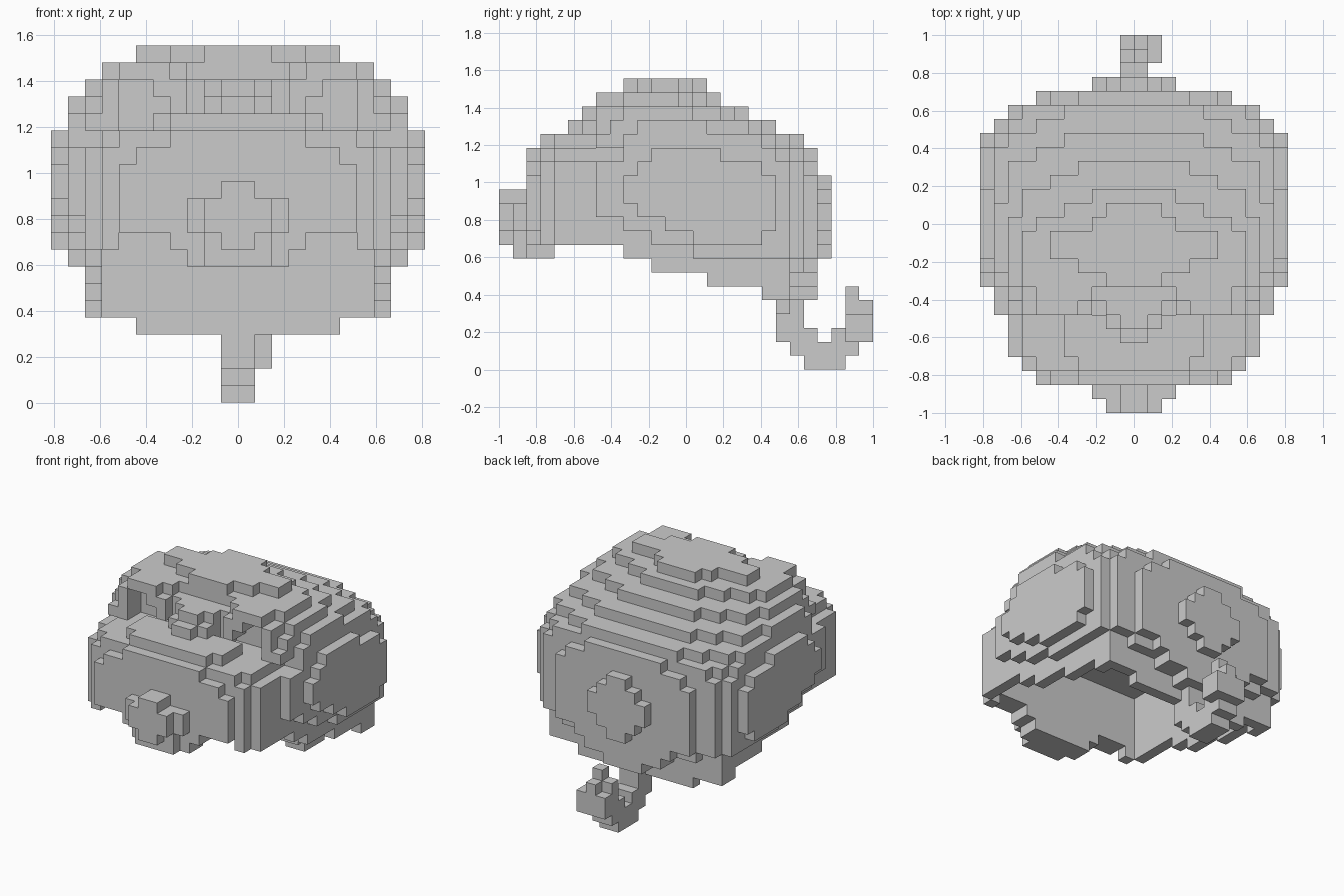
import bpy
import bmesh
from mathutils import Vector

if "Cube" in bpy.data.objects:
    bpy.data.objects.remove(bpy.data.objects["Cube"], do_unlink=True)

U = 2 / 27  # block size
GREY = (0.6, 0.6, 0.6, 1)
mat = bpy.data.materials.new("plain grey")
mat.use_nodes = True
mat.diffuse_color = GREY
mat.node_tree.nodes["Principled BSDF"].inputs["Base Color"].default_value = GREY


def block(x0, x1, j0, j1, k0, k1):
    """Set of blocks in a box: x from the middle, j from the front, k from the floor."""
    return {(x, j, k) for x in range(x0, x1) for j in range(j0, j1) for k in range(k0, k1)}


def mid(hw, j0, j1, k0, k1):
    return block(-hw, hw, j0, j1, k0, k1)


def pair(x0, x1, *rest):
    return block(x0, x1, *rest) | block(-x1, -x0, *rest)


def terrace(k, *steps):
    """One layer made of centred strips (half width, front, back)."""
    return set().union(*(mid(hw, j0, j1, k, k + 1) for hw, j0, j1 in steps))


def build(name, cells):
    """Skin the outside of a set of blocks."""
    bm = bmesh.new()
    for c in cells:
        for a in range(3):
            for s in (0, 1):
                n = list(c)
                n[a] += 2 * s - 1
                if tuple(n) in cells:
                    continue
                quad = []
                for p, q in ((0, 0), (1, 0), (1, 1), (0, 1)):
                    v = Vector(c)
                    v[a] += s
                    v[(a + 1) % 3] += p
                    v[(a + 2) % 3] += q
                    quad.append(bm.verts.new((v.x * U, v.y * U - 1, v.z * U)))
                bm.faces.new(quad if s else quad[::-1])
    bmesh.ops.remove_doubles(bm, verts=bm.verts, dist=U / 20)
    mesh = bpy.data.meshes.new(name)
    bm.to_mesh(mesh)
    bm.free()
    mesh.materials.append(mat)
    obj = bpy.data.objects.new(name, mesh)
    bpy.context.collection.objects.link(obj)


# Walls: front steps
shell = mid(7, 2, 3, 9, 14) | mid(6, 2, 3, 14, 15) | mid(4, 2, 3, 15, 16)
shell |= mid(8, 3, 4, 9, 15) | mid(9, 4, 9, 9, 15) | mid(7, 3, 9, 15, 16) | mid(8, 4, 9, 15, 16)
shell -= pair(4, 7, 2, 4, 9, 10)

# Walls: sides whose lower edge steps down to the back
for j0, j1, low in ((9, 11, 8), (11, 15, 7), (15, 19, 6), (19, 21, 5)):
    shell |= mid(9, j0, j1, low, 16)
for j0, j1, low, top in ((7, 9, 11, 15), (9, 10, 10, 17), (10, 11, 10, 18),
                         (11, 14, 9, 18), (14, 16, 8, 17), (16, 20, 8, 16), (20, 21, 8, 15)):
    shell |= pair(8, 10, j0, j1, low, top)

# Round plates on the sides
for j0, j1, low, top in ((9, 10, 12, 14), (10, 11, 11, 15), (11, 12, 11, 16), (12, 14, 10, 16),
                         (14, 16, 9, 16), (16, 19, 9, 15), (19, 20, 10, 14)):
    shell |= pair(10, 11, j0, j1, low, top)

# Walls: thin back rim, back steps tapering to the tail, and a round plate
shell |= mid(8, 20, 22, 8, 16) | mid(9, 21, 22, 8, 15) | mid(6, 20, 21, 4, 5)
shell |= mid(7, 22, 23, 8, 14) | mid(6, 22, 23, 14, 15) | mid(4, 22, 23, 15, 16)
shell |= mid(7, 21, 22, 7, 8) | mid(5, 22, 23, 7, 8) | mid(4, 21, 23, 6, 7) | mid(2, 21, 23, 5, 6)
shell |= mid(1, 23, 24, 8, 14) | mid(2, 23, 24, 9, 13) | mid(3, 23, 24, 10, 12)

# Hollow inside, open below, with a lower ceiling at the front
shell -= mid(8, 4, 9, 4, 15) | mid(8, 9, 20, 4, 16)

# Terraced crown
shell |= terrace(16, (4, 3, 22), (5, 4, 22), (7, 7, 21), (9, 7, 20), (10, 10, 19))
shell |= terrace(17, (5, 7, 20), (7, 7, 19), (8, 7, 18), (9, 8, 18), (10, 10, 15))
shell |= terrace(18, (4, 7, 18), (6, 7, 17), (8, 7, 16), (9, 9, 14))
shell |= terrace(19, (3, 9, 16), (5, 9, 15), (7, 9, 14), (8, 9, 13))
shell |= terrace(20, (2, 9, 15), (3, 10, 14), (4, 10, 13), (6, 11, 13))

# Sunken eyes, slanted brows and bridge
shell -= pair(3, 7, 7, 9, 16, 19) | pair(2, 3, 7, 8, 16, 19)
shell |= pair(4, 7, 7, 9, 19, 20) | pair(3, 4, 8, 9, 19, 20)
shell |= pair(4, 5, 7, 9, 18, 19) | pair(3, 4, 7, 9, 17, 19)
shell |= mid(1, 5, 7, 17, 18) | mid(2, 6, 9, 17, 18) | mid(1, 6, 7, 18, 19)
build("cap_shell", shell)

# Snout
snout = mid(3, 2, 4, 8, 9) | mid(2, 1, 2, 8, 12) | mid(3, 1, 2, 10, 12) | mid(1, 1, 2, 12, 13)
snout |= mid(2, 0, 1, 10, 12) | mid(1, 0, 1, 9, 13)
build("snout", snout)

# Curled tail
tail = mid(1, 20, 22, 2, 4) | mid(1, 21, 22, 4, 5) | mid(1, 21, 23, 1, 3) | mid(1, 22, 25, 0, 2)
tail |= mid(1, 24, 25, 2, 3) | mid(1, 25, 26, 1, 5)
tail |= block(-1, 2, 25, 27, 2, 4) | block(0, 1, 25, 27, 4, 5) | block(0, 1, 25, 26, 5, 6)
build("tail", tail)
